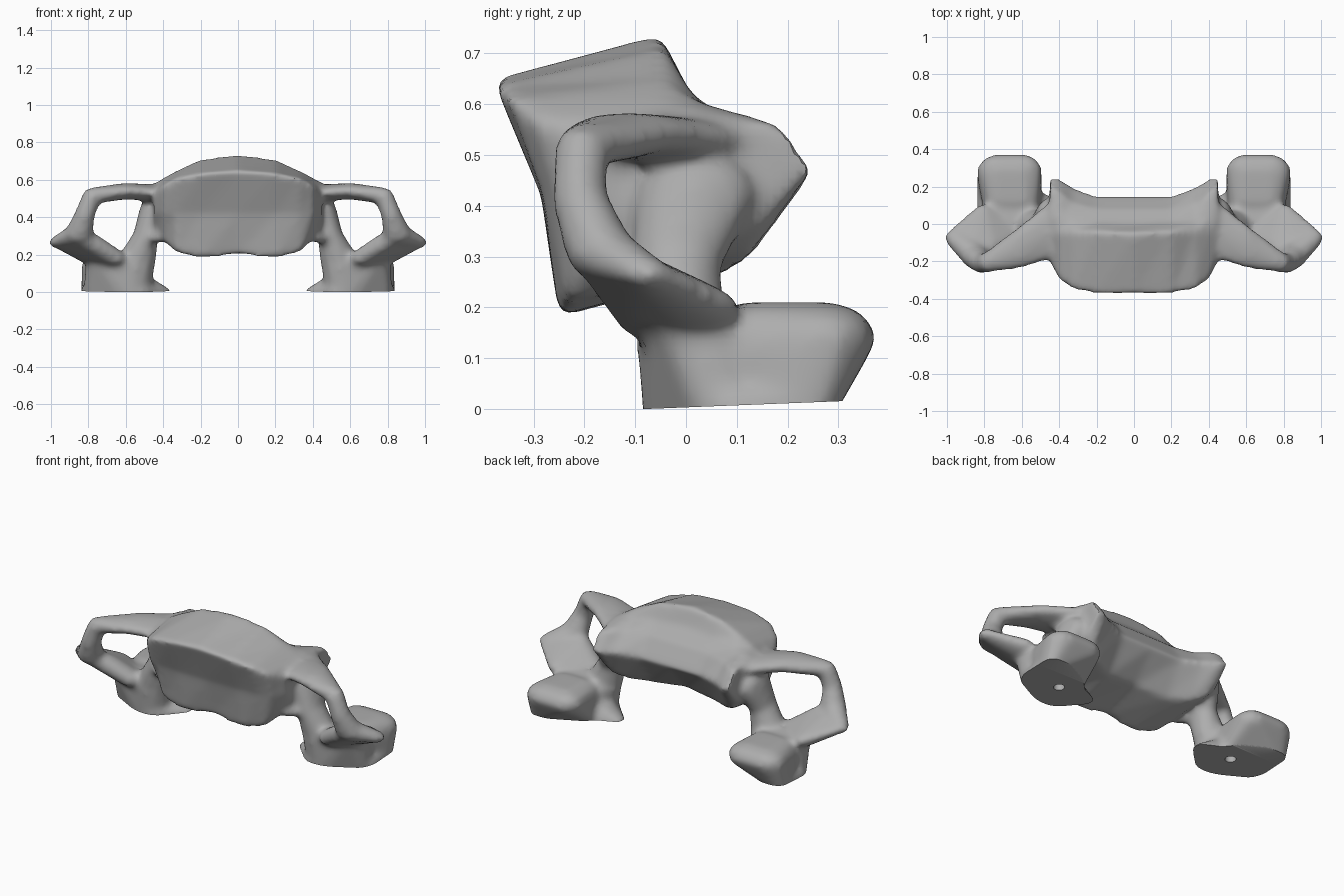
import bpy, bmesh
from math import cos, sin, tau
from mathutils import Vector

cube = bpy.data.objects.get("Cube")
if cube:
    bpy.data.objects.remove(cube)

grey = bpy.data.materials.new("plain grey")
grey.use_nodes = True
colour = (0.42, 0.42, 0.42, 1)
grey.diffuse_color = colour
grey.node_tree.nodes["Principled BSDF"].inputs["Base Color"].default_value = colour

# Unit sphere directions shared by all the rounded parts
ball = bmesh.new()
bmesh.ops.create_icosphere(ball, subdivisions=2, radius=1)
directions = [v.co.copy() for v in ball.verts]
ball.free()

bm = bmesh.new()


def blob_hull(*blobs):
    """Convex skin around ellipsoids (x, y, z, rx, ry, rz), on both sides."""
    for side in (1, -1):
        verts = [bm.verts.new((side * (x + rx * d.x), y + ry * d.y, z + rz * d.z))
                 for x, y, z, rx, ry, rz in blobs for d in directions]
        bmesh.ops.convex_hull(bm, input=verts)
        loose = [v for v in verts if v.is_valid and not v.link_faces]
        bmesh.ops.delete(bm, geom=loose, context='VERTS')


def strand(*blobs):
    for a, b in zip(blobs, blobs[1:]):
        blob_hull(a, b)


# Central body: (y, z) sections lofted across x
half = [
    (0.0, [(-.375, .65), (-.05, .737), (0, .63), (.08, .56), (.15, .45), (.01, .28), (-.235, .2), (-.285, .42)]),
    (.2, [(-.375, .635), (-.04, .71), (.01, .62), (.08, .56), (.15, .45), (.03, .26), (-.25, .18), (-.285, .42)]),
    (.33, [(-.35, .61), (-.04, .65), (.02, .605), (.11, .56), (.2, .46), (.09, .27), (-.235, .21), (-.28, .42)]),
    (.4, [(-.3, .57), (-.05, .61), (.03, .6), (.17, .565), (.245, .46), (.13, .3), (-.18, .28), (-.255, .42)]),
    (.45, [(-.2, .53), (-.06, .575), (.03, .585), (.19, .555), (.25, .47), (.15, .36), (-.11, .34), (-.18, .42)]),
]
sections = [(-x, p) for x, p in reversed(half[1:])] + half
rings = [[bm.verts.new((x, y, z)) for y, z in p] for x, p in sections]
bm.faces.new(rings[0])
bm.faces.new(rings[-1])
for a, b in zip(rings, rings[1:]):
    for i in range(len(a)):
        j = (i + 1) % len(a)
        bm.faces.new((a[i], a[j], b[j], b[i]))

# Upper bar and outer strut of each side ring
strand((.44, -.03, .53, .05, .16, .045),
       (.6, -.12, .54, .045, .12, .045),
       (.78, -.205, .515, .055, .055, .045),
       (.82, -.21, .41, .055, .055, .06),
       (.85, -.17, .31, .08, .07, .06),
       (.98, -.075, .266, .033, .047, .03))

# Broad shelf below the ring opening
blob_hull((.98, -.075, .266, .03, .045, .025), (.86, -.17, .3, .05, .06, .04),
          (.77, -.13, .265, .05, .06, .045), (.81, .02, .2, .06, .09, .045),
          (.66, -.07, .18, .07, .07, .045))

# Inner column between body and foot, with its small spur
strand((.465, .02, .42, .065, .12, .09), (.495, -.02, .29, .07, .09, .07),
       (.54, -.01, .17, .105, .09, .07))
strand((.47, -.06, .29, .04, .05, .04), (.42, -.14, .29, .025, .03, .03))

# Foot: trunk, flared sole and overhanging rear pad
blob_hull((.54, .0, .15, .1, .1, .06), (.75, .03, .16, .065, .1, .05),
          (.57, .0, -.03, .1, .085, .06), (.77, .08, -.03, .06, .07, .06))
blob_hull((.4, .08, .0, .05, .05, .025), (.55, -.02, .0, .1, .07, .05),
          (.79, .1, .0, .055, .07, .05), (.79, .24, .0, .05, .055, .05),
          (.56, .06, .08, .07, .09, .04))
blob_hull((.59, .28, .14, .1, .095, .07), (.73, .28, .14, .11, .095, .07),
          (.58, .12, .12, .08, .1, .09), (.73, .12, .12, .08, .1, .09),
          (.56, .14, .0, .07, .04, .04), (.79, .24, .0, .05, .055, .05))

bmesh.ops.recalc_face_normals(bm, faces=bm.faces[:])
raw = bpy.data.meshes.new("bone_parts")
bm.to_mesh(raw)
bm.free()
bone = bpy.data.objects.new("bone_body", raw)
bpy.context.collection.objects.link(bone)

# Fuse the parts and relax the joins
remesh = bone.modifiers.new("fuse", 'REMESH')
remesh.mode = 'VOXEL'
remesh.voxel_size = .016
relax = bone.modifiers.new("relax", 'SMOOTH')
relax.factor = .5
relax.iterations = 11
depsgraph = bpy.context.evaluated_depsgraph_get()
fused = bpy.data.meshes.new_from_object(bone.evaluated_get(depsgraph))
bone.modifiers.clear()

# Flat, slightly tilted soles
bm = bmesh.new()
bm.from_mesh(fused)
bmesh.ops.bisect_plane(bm, geom=bm.verts[:] + bm.edges[:] + bm.faces[:],
                       plane_co=(0, -.08, 0), plane_no=Vector((0, .04, -1)), clear_outer=True)
rim = [e for e in bm.edges if e.is_boundary]

# Close each sole around a small round blind hole
for side in (1, -1):
    circle = []
    for i in range(20):
        y = .09 + .03 * sin(tau * i / 20)
        circle.append(bm.verts.new((side * .6 + .03 * cos(tau * i / 20), y, .04 * (y + .08))))
    loop = [bm.edges.new((a, b)) for a, b in zip(circle, circle[1:] + circle[:1])]
    edge = [e for e in rim if e.verts[0].co.x * side > 0]
    bmesh.ops.triangle_fill(bm, edges=edge + loop, normal=(0, 0, -1))
    roof = [bm.verts.new(v.co + Vector((0, 0, .08))) for v in circle]
    for i in range(20):
        j = (i + 1) % 20
        bm.faces.new((circle[i], circle[j], roof[j], roof[i]))
    bm.faces.new(roof)

bmesh.ops.recalc_face_normals(bm, faces=bm.faces[:])
bm.to_mesh(fused)
bm.free()
bone.data = fused
fused.materials.clear()
fused.materials.append(grey)

bpy.context.view_layer.objects.active = bone
bone.select_set(True)
bpy.ops.object.shade_smooth_by_angle(angle=.7)
